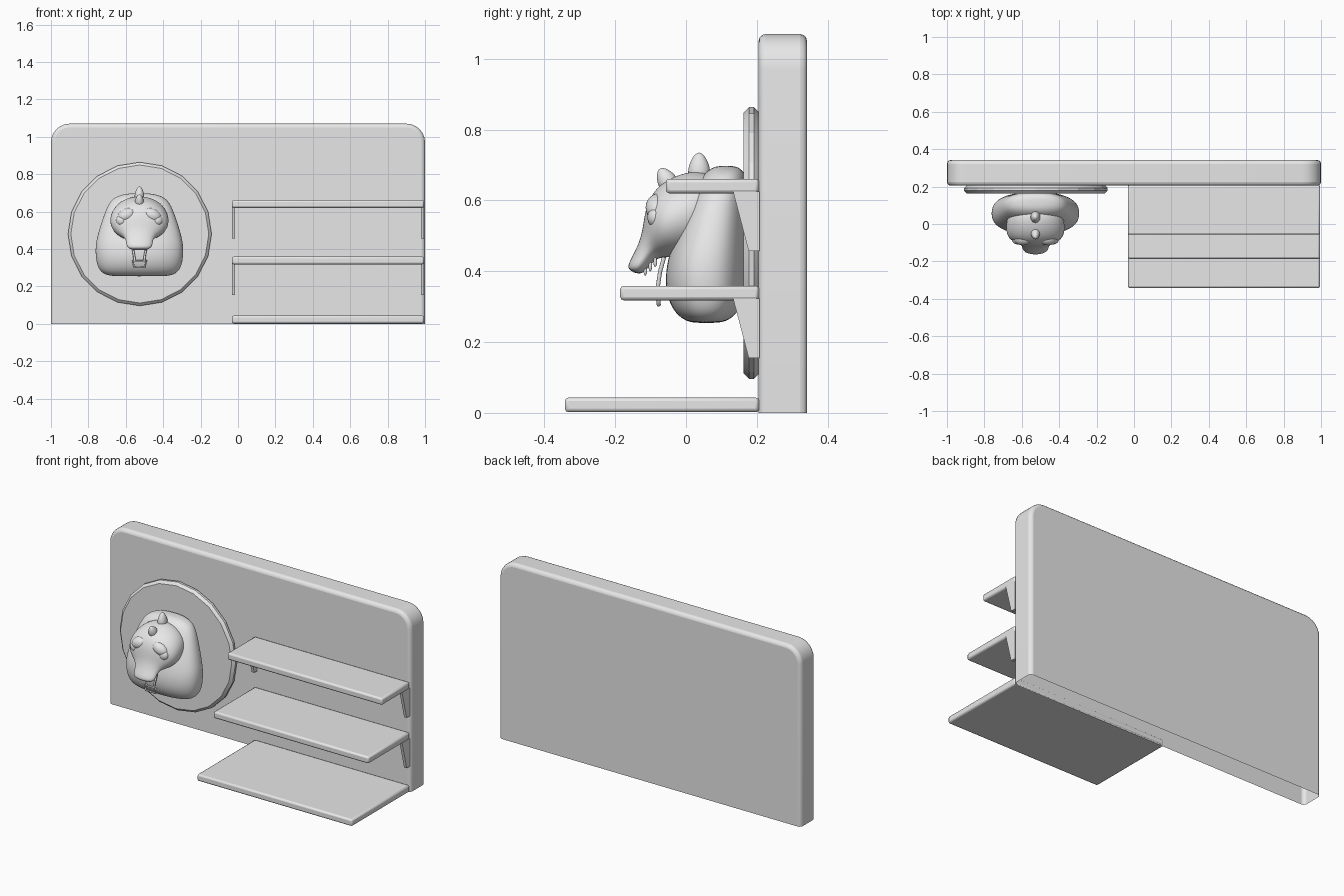
import bpy, bmesh
from math import sin, cos, pi, radians, copysign
from mathutils import Vector

if "Cube" in bpy.data.objects:
    bpy.data.objects.remove(bpy.data.objects["Cube"])

grey = bpy.data.materials.new("plain_grey")
grey.use_nodes = True
colour = (0.8, 0.8, 0.8, 1)
grey.diffuse_color = colour
grey.node_tree.nodes["Principled BSDF"].inputs["Base Color"].default_value = colour

CX = -0.527  # middle of the mounted bust


def finish(ob, name, angle=35):
    ob.name = name
    ob.data.materials.append(grey)
    bpy.ops.object.select_all(action="DESELECT")
    ob.select_set(True)
    bpy.context.view_layer.objects.active = ob
    if ob.type == "MESH":
        bpy.ops.object.shade_smooth_by_angle(angle=radians(angle))
    return ob


def mesh_object(bm, name, angle=35):
    bmesh.ops.recalc_face_normals(bm, faces=bm.faces)
    me = bpy.data.meshes.new(name)
    bm.to_mesh(me)
    bm.free()
    ob = bpy.data.objects.new(name, me)
    bpy.context.collection.objects.link(ob)
    return finish(ob, name, angle)


def bevel(ob, width, segments):
    mod = ob.modifiers.new("soft_edges", "BEVEL")
    mod.width, mod.segments = width, segments
    mod.limit_method, mod.angle_limit = "ANGLE", radians(50)


def box(name, lo, hi, width=0.01):
    bm = bmesh.new()
    bmesh.ops.create_cube(bm, size=1)
    for v in bm.verts:
        v.co = [(a + b) / 2 + c * (b - a) for a, b, c in zip(lo, hi, v.co)]
    ob = mesh_object(bm, name)
    bevel(ob, width, 2)


def prism(name, outline, axis, start, end):
    """Extrude a 2D outline along x or y; returns an unfinished bmesh."""
    bm = bmesh.new()
    place = lambda p, d: (d, p[0], p[1]) if axis == "x" else (p[0], d, p[1])
    rings = [[bm.verts.new(place(p, d)) for p in outline] for d in (start, end)]
    for r in rings:
        bm.faces.new(r)
    for i in range(len(outline)):
        j = (i + 1) % len(outline)
        bm.faces.new((rings[0][i], rings[0][j], rings[1][j], rings[1][i]))
    return bm


def loft(name, sections, power=2.0, sides=24):
    """Join oval sections, each given by two (y, z) ends and a half width."""
    bm = bmesh.new()
    rings = []
    for y0, z0, y1, z1, half in sections:
        a, b = Vector((CX, y0, z0)), Vector((CX, y1, z1))
        ring = []
        for i in range(sides):
            t = 2 * pi * i / sides
            c, s = (copysign(abs(f) ** (2 / power), f) for f in (cos(t), sin(t)))
            ring.append(bm.verts.new((a + b) / 2 + (a - b) / 2 * c + Vector((half * s, 0, 0))))
        rings.append(ring)
    for r, q in zip(rings, rings[1:]):
        for i in range(sides):
            j = (i + 1) % sides
            bm.faces.new((r[i], r[j], q[j], q[i]))
    for r in (rings[0], rings[-1]):
        bm.faces.new(r)
    ob = mesh_object(bm, name, 180)
    mod = ob.modifiers.new("smooth", "SUBSURF")
    mod.levels = mod.render_levels = 2


def egg(name, x, y, z, size, tilt=(0, 0, 0), taper=0.0):
    bpy.ops.mesh.primitive_uv_sphere_add(segments=24, ring_count=14, location=(CX + x, y, z))
    ob = bpy.context.object
    for v in ob.data.vertices:
        k = 1 - taper * v.co.z
        v.co = (v.co.x * k * size[0], v.co.y * k * size[1], v.co.z * size[2])
    ob.rotation_euler = [radians(a) for a in tilt]
    finish(ob, name, 180)


def tube(name, points, radius, closed=False):
    cu = bpy.data.curves.new(name, "CURVE")
    cu.dimensions, cu.bevel_depth, cu.bevel_resolution = "3D", radius, 2
    cu.use_fill_caps = True
    sp = cu.splines.new("POLY")
    sp.points.add(len(points) - 1)
    for p, (x, y, z) in zip(sp.points, points):
        p.co = (CX + x, y, z, 1)
    sp.use_cyclic_u = closed
    ob = bpy.data.objects.new(name, cu)
    bpy.context.collection.objects.link(ob)
    finish(ob, name)


# Wall panel: rounded top corners, open underneath
radius, top = 0.1, 1.07
arc = [(1 - radius + radius * cos(i * pi / 12), top - radius + radius * sin(i * pi / 12)) for i in range(7)]
outline = [(1, 0)] + arc + [(-x, z) for x, z in reversed(arc)] + [(-1, 0)]
bm = prism("wall_panel", outline, "y", 0.205, 0.342)
underside = [f for f in bm.faces if all(v.co.z < 0.001 for v in f.verts)]
bmesh.ops.delete(bm, geom=underside, context="FACES_ONLY")
bevel(mesh_object(bm, "wall_panel"), 0.02, 3)

# Round mounting plaque
plaque = [(-0.525 + 0.384 * cos(i * pi / 10), 0.48 + 0.384 * sin(i * pi / 10)) for i in range(20)]
bevel(mesh_object(prism("plaque", plaque, "y", 0.163, 0.207), "plaque", 15), 0.015, 1)

# Stepped shelves, the upper two on brackets
for name, front, z in (("bottom", -0.342, 0.002), ("middle", -0.186, 0.318), ("top", -0.057, 0.62)):
    box(name + "_shelf", (-0.033, front, z), (0.995, 0.207, z + 0.041))
    if name == "bottom":
        continue
    wedge = [(0.207, z + 0.005), (0.133, z + 0.005), (0.177, z - 0.163), (0.207, z - 0.163)]
    for side, x in (("right", -0.033), ("left", 0.978)):
        mesh_object(prism("bracket", wedge, "x", x, x + 0.017), f"{name}_{side}_bracket", 15)

# Bust: front and back depth at each height
body = [(0.254, 0.03, 0.085, 0.12), (0.258, 0.0, 0.115, 0.175), (0.28, -0.03, 0.145, 0.212),
        (0.32, -0.052, 0.168, 0.23), (0.37, -0.06, 0.172, 0.237), (0.43, -0.054, 0.172, 0.236),
        (0.50, -0.032, 0.172, 0.218), (0.57, -0.005, 0.172, 0.195), (0.63, 0.022, 0.172, 0.172),
        (0.67, 0.045, 0.17, 0.145), (0.692, 0.07, 0.155, 0.095), (0.698, 0.095, 0.13, 0.035)]
loft("body", [(f, z, b, z, w) for z, f, b, w in body], 2.4)

# Head running forward and down into the snout
loft("head", [(0.11, 0.64, 0.11, 0.54, 0.07), (0.075, 0.675, 0.08, 0.49, 0.125),
              (0.02, 0.688, 0.05, 0.455, 0.153), (-0.06, 0.66, 0.0, 0.44, 0.16),
              (-0.102, 0.615, -0.04, 0.44, 0.148), (-0.118, 0.56, -0.065, 0.438, 0.115),
              (-0.123, 0.51, -0.08, 0.436, 0.085), (-0.141, 0.46, -0.094, 0.425, 0.071),
              (-0.164, 0.422, -0.112, 0.403, 0.07), (-0.163, 0.402, -0.13, 0.39, 0.045)])

# Eyes, lids and nostril bumps
for name, s in (("right", -1), ("left", 1)):
    egg(name + "_eyeball", s * 0.095, -0.083, 0.552, (0.03, 0.026, 0.03))
    egg(name + "_eyelid", s * 0.068, -0.078, 0.58, (0.052, 0.036, 0.036), (0, s * 25, 0))

# Two horns along the middle of the head
egg("rear_horn", 0, 0.037, 0.69, (0.025, 0.03, 0.045), taper=0.25)
egg("front_horn", 0, -0.055, 0.658, (0.023, 0.027, 0.037), (30, 0, 0), 0.25)

# Small teeth under the snout
for i in range(3):
    for name, s in (("right", -1), ("left", 1)):
        egg(f"{name}_tooth", s * (0.03 + 0.008 * i), -0.115 + 0.014 * i, 0.402 + 0.012 * i, (0.005, 0.005, 0.014))

# Hanging strap and buckle below the jaw
for name, s in (("right", -1), ("left", 1)):
    tube(name + "_strap", [(s * 0.038, -0.062, 0.44), (s * 0.035, -0.073, 0.4),
                           (s * 0.028, -0.079, 0.36), (s * 0.025, -0.08, 0.335)], 0.006)
tube("buckle", [(-0.036, -0.08, 0.336), (0.036, -0.08, 0.336),
                (0.03, -0.077, 0.305), (-0.03, -0.077, 0.305)], 0.006, True)
